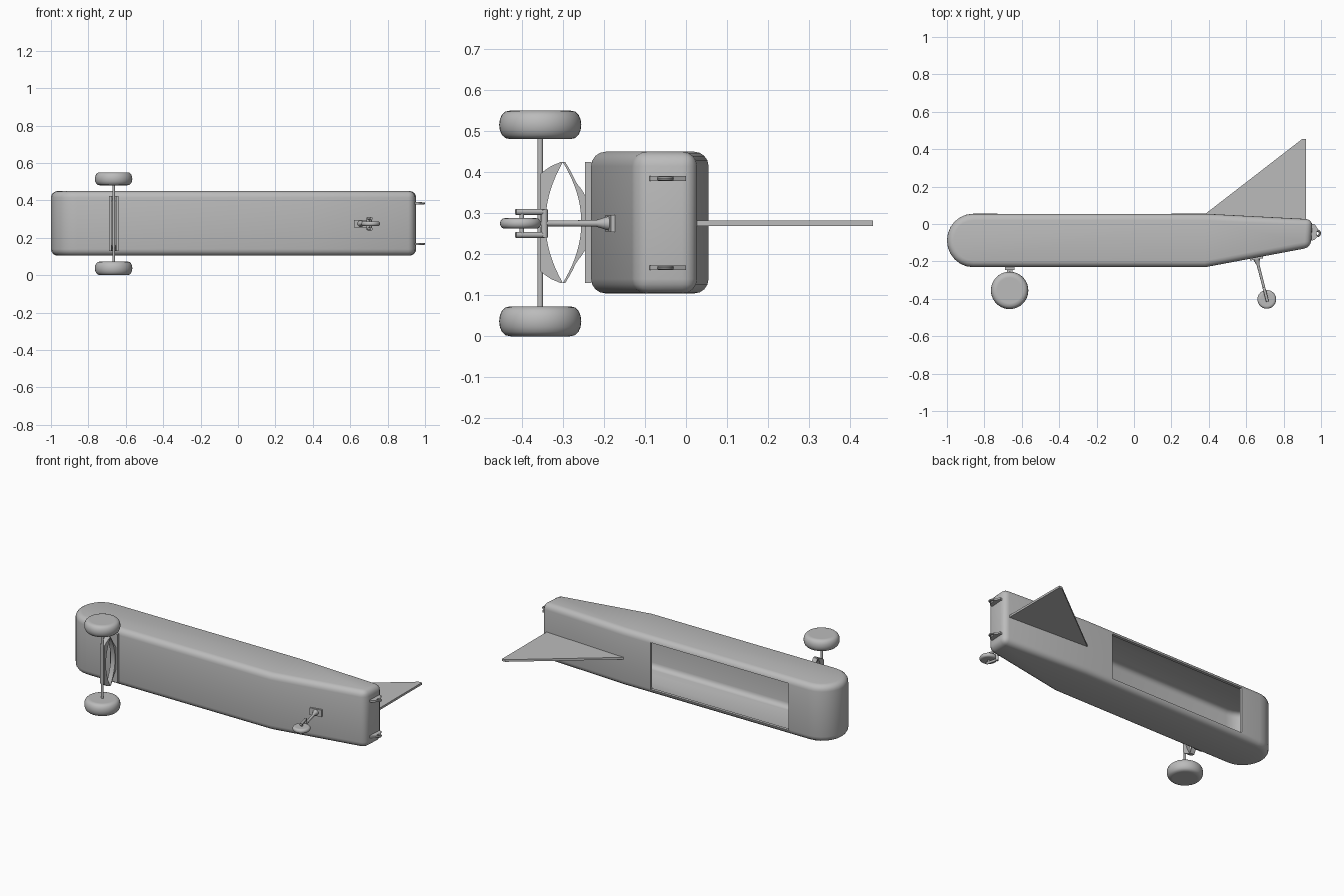
import bpy, bmesh, math
from mathutils import Vector

old = bpy.data.objects.get("Cube")
if old:
    bpy.data.objects.remove(old)

grey = bpy.data.materials.new("plain_grey")
grey.use_nodes = True
grey.diffuse_color = (0.5, 0.5, 0.5, 1)
grey.node_tree.nodes["Principled BSDF"].inputs["Base Color"].default_value = (0.5, 0.5, 0.5, 1)
MID = 0.277  # height of the symmetry plane
parts = []


def finish(name, bm):
    bmesh.ops.recalc_face_normals(bm, faces=bm.faces)
    mesh = bpy.data.meshes.new(name)
    bm.to_mesh(mesh)
    bm.free()
    mesh.materials.append(grey)
    ob = bpy.data.objects.new(name, mesh)
    bpy.context.collection.objects.link(ob)
    parts.append(ob)
    return ob


def prism(name, points, push, bevel=0, segments=4):
    """Extrude a flat outline and round its sharp edges."""
    bm = bmesh.new()
    face = bm.faces.new([bm.verts.new(p) for p in points])
    new = bmesh.ops.extrude_face_region(bm, geom=[face])["geom"]
    bmesh.ops.translate(bm, vec=push, verts=[g for g in new if isinstance(g, bmesh.types.BMVert)])
    bmesh.ops.recalc_face_normals(bm, faces=bm.faces)
    if bevel:
        sharp = [e for e in bm.edges if e.calc_face_angle(0) > 0.6]
        bmesh.ops.bevel(bm, geom=sharp, offset=bevel, segments=segments,
                        profile=0.5, affect='EDGES', clamp_overlap=False)
    return finish(name, bm)


def plate(name, outline, z, thick, bevel=0):
    return prism(name, [(x, y, z - thick / 2) for x, y in outline], (0, 0, thick), bevel)


def lathe(name, profile, base, axis=(0, 0, 1), steps=40):
    """Spin (radius, height) pairs round an axis through base."""
    bm = bmesh.new()
    turn = Vector((0, 0, 1)).rotation_difference(Vector(axis))
    rings = []
    for r, h in profile:
        rings.append([bm.verts.new(Vector(base) + turn @ Vector(
            (r * math.cos(math.tau * i / steps), r * math.sin(math.tau * i / steps), h)))
            for i in range(steps)])
    for a, b in zip(rings, rings[1:]):
        for i in range(steps):
            j = (i + 1) % steps
            bm.faces.new((a[i], a[j], b[j], b[i]))
    bm.faces.new(rings[0])
    bm.faces.new(rings[-1])
    return finish(name, bm)


def rod(name, a, b, r):
    d = Vector(b) - Vector(a)
    return lathe(name, [(r, 0), (r, d.length)], a, d, 20)


def box(name, centre, size, bevel=0):
    x, y, z = centre
    sx, sy, sz = (s / 2 for s in size)
    return plate(name, [(x - sx, y - sy), (x + sx, y - sy), (x + sx, y + sy), (x - sx, y + sy)],
                 z, sz * 2, bevel)


def tyre(name, x, y, z, radius, width):
    """Wheel with rounded shoulders, lying across the z axis."""
    prof = [(radius * 0.68, -width / 2)]
    for i in range(9):
        a = math.pi * (i / 8 - 0.5)
        prof.append((radius * (0.72 + 0.28 * math.cos(a) ** 0.8), width / 2 * math.sin(a)))
    prof.append((radius * 0.68, width / 2))
    return lathe(name, prof, (x, y, z))


# Fuselage: round nose, tapered tail, hollow with a long hatch opening
outline = []
for i in range(13):
    a = math.radians(90 + 15 * i)
    outline.append((-0.86 + 0.14 * math.cos(a), -0.088 + 0.143 * math.sin(a)))
outline += [(0.38, -0.231), (0.945, -0.125), (0.955, 0.025), (0.38, 0.055)]
fuselage = plate("fuselage", outline, MID, 0.345, 0.035)
inner = [(x * 0.98, -0.088 + (y + 0.088) * 0.9) for x, y in outline]
cavity = plate("cavity_cutter", inner, MID, 0.315, 0.03)
hatch = box("hatch_cutter", (-0.265, 0.05, MID), (0.93, 0.14, 0.285))
bpy.context.view_layer.objects.active = fuselage
for cutter in (cavity, hatch):
    mod = fuselage.modifiers.new("cut", 'BOOLEAN')
    mod.operation = 'DIFFERENCE'
    mod.solver = 'EXACT'
    mod.object = cutter
    bpy.ops.object.modifier_apply(modifier=mod.name)
    parts.remove(cutter)
    bpy.data.objects.remove(cutter)

# Tail fin
plate("fin", [(0.38, 0.053), (0.9, 0.455), (0.92, 0.455), (0.92, 0.02)], MID - 0.002, 0.013)

# Main gear: axle, wheels, bow spring and mounting
GX = -0.665
rod("main_axle", (GX, -0.355, 0.03), (GX, -0.355, 0.52), 0.007)
tyre("right_main_wheel", GX, -0.355, 0.0365, 0.1, 0.073)
tyre("left_main_wheel", GX, -0.355, 0.515, 0.1, 0.07)


def band(name, near, far, width):
    ts = [i / 16 - 1 for i in range(33)]
    pts = [(GX - width / 2, near(t), MID + 0.147 * t) for t in ts]
    pts += [(GX - width / 2, far(t), MID + 0.147 * t) for t in reversed(ts)]
    return prism(name, pts, (width, 0, 0))


band("lower_bow", lambda t: -0.3 - 0.042 * (1 - t * t),
     lambda t: -0.306 - 0.05 * min(1, (1 - abs(t)) / 0.2) ** 0.7, 0.03)
band("upper_bow", lambda t: -0.3 + 0.045 * (1 - t * t),
     lambda t: -0.294 + 0.047 * (1 - t * t) + 0.014 * max(0, 1 - (t / 0.65) ** 4), 0.03)
box("gear_mount", (GX, -0.238, MID), (0.05, 0.016, 0.295))
box("gear_mount_block", (GX, -0.205, MID), (0.04, 0.04, 0.04))

# Tail gear: base, flared leg, fork and wheel
TZ = 0.275
top, knee, hub = Vector((0.655, -0.185, TZ)), Vector((0.696, -0.345, TZ)), Vector((0.71, -0.4, TZ))
plate("tail_gear_base", [(0.62, -0.196), (0.69, -0.183), (0.69, -0.165), (0.62, -0.178)], TZ, 0.042)
leg = knee - top
lathe("tail_gear_leg", [(0.018, 0), (0.015, 0.012), (0.008, 0.035), (0.007, leg.length)], top, leg, 20)
along = leg.normalized()
for side, s in (("right", -1), ("left", 1)):
    off = Vector((0, 0, 0.028 * s))
    rod(side + "_fork_tine", knee + off, hub + off + along * 0.015, 0.0075)
rod("fork_bridge", knee - Vector((0, 0, 0.034)), knee + Vector((0, 0, 0.034)), 0.0085)
rod("tail_axle", hub - Vector((0, 0, 0.033)), hub + Vector((0, 0, 0.033)), 0.006)
tyre("tail_wheel", hub.x, hub.y - 0.003, TZ, 0.05, 0.026)

# Hinge lugs on the tail end
for side, z in (("right", 0.167), ("left", 0.384)):
    plate(side + "_hinge_lug", [(0.945, 0.0), (0.965, 0.0), (0.985, -0.03), (0.975, -0.045),
                                (0.975, -0.055), (0.98, -0.068), (0.965, -0.085), (0.945, -0.09)], z, 0.012)
    bpy.ops.mesh.primitive_torus_add(major_radius=0.014, minor_radius=0.006, major_segments=24,
                                     minor_segments=10, location=(0.98, -0.05, z))
    eye = bpy.context.object
    eye.name = side + "_hinge_eye"
    eye.data.materials.append(grey)
    parts.append(eye)

# Smooth the rounded surfaces, keep real edges sharp
bpy.ops.object.select_all(action='DESELECT')
for ob in parts:
    ob.select_set(True)
bpy.context.view_layer.objects.active = fuselage
bpy.ops.object.shade_smooth_by_angle(angle=math.radians(32))
